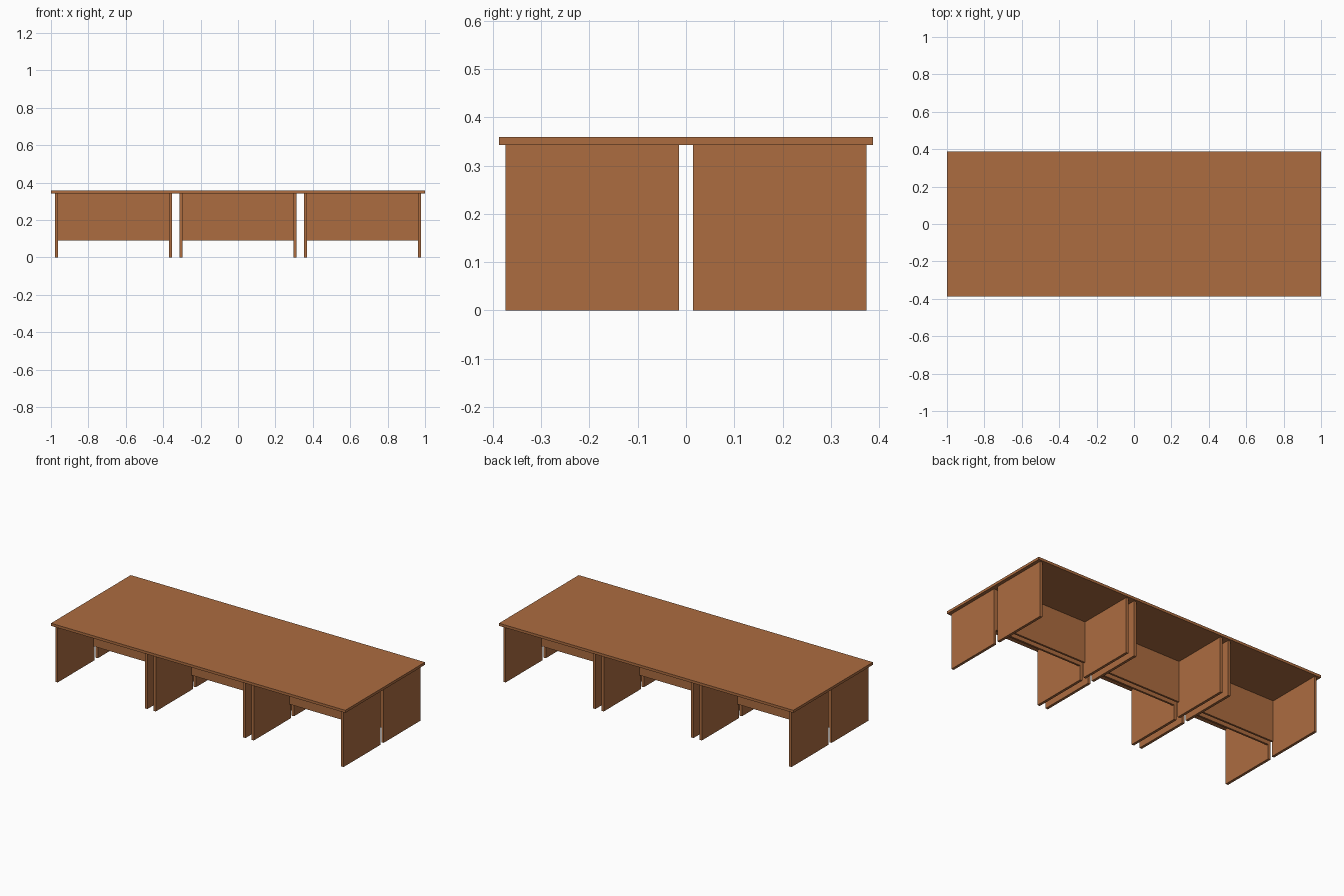
import bpy

# Remove the default cube only
cube = bpy.data.objects.get("Cube")
if cube:
    bpy.data.objects.remove(cube, do_unlink=True)

# Single wood colour
wood = bpy.data.materials.new("brown_wood")
wood.use_nodes = True
COLOR = (0.413, 0.150, 0.051, 1.0)
wood.diffuse_color = COLOR
wood.node_tree.nodes["Principled BSDF"].inputs["Base Color"].default_value = COLOR

# Desk dimensions
WIDTH = 2 / 3
DEPTH = 0.387
HEIGHT = 0.359
BOARD = 0.016
LEG_OUT = 0.313          # outer face of each side leg from the desk centre
LEG_BACK, LEG_FRONT = 0.015, 0.374
PANEL_BOTTOM = 0.09


def board(name, x, y, z):
    """Box from (min, max) ranges along each axis."""
    spans = [sorted(r) for r in (x, y, z)]
    bpy.ops.mesh.primitive_cube_add(size=1, location=[sum(s) / 2 for s in spans])
    ob = bpy.context.object
    ob.name = name
    ob.scale = [s[1] - s[0] for s in spans]
    bpy.ops.object.transform_apply(location=False, rotation=False, scale=True)
    ob.data.materials.append(wood)
    return ob


def desk(prefix, cx, side):
    """One desk; side is -1 for the front row and +1 for the back row."""
    under = HEIGHT - BOARD
    inner = LEG_OUT - BOARD
    board(prefix + "_top", (cx - WIDTH / 2, cx + WIDTH / 2),
          (0, side * DEPTH), (under, HEIGHT))
    for name, s in (("left", 1), ("right", -1)):
        board(f"{prefix}_{name}_leg", (cx + s * inner, cx + s * LEG_OUT),
              (side * LEG_BACK, side * LEG_FRONT), (0, under))
    # Privacy panel between the legs, at the edge next to the opposite desk
    board(prefix + "_modesty_panel", (cx - inner, cx + inner),
          (side * LEG_BACK, side * (LEG_BACK + 0.012)), (PANEL_BOTTOM, under))


# Three pairs of desks standing back to back
for column, cx in (("right", -WIDTH), ("middle", 0), ("left", WIDTH)):
    for row, side in (("front", -1), ("back", 1)):
        desk(f"{row}_{column}_desk", cx, side)
